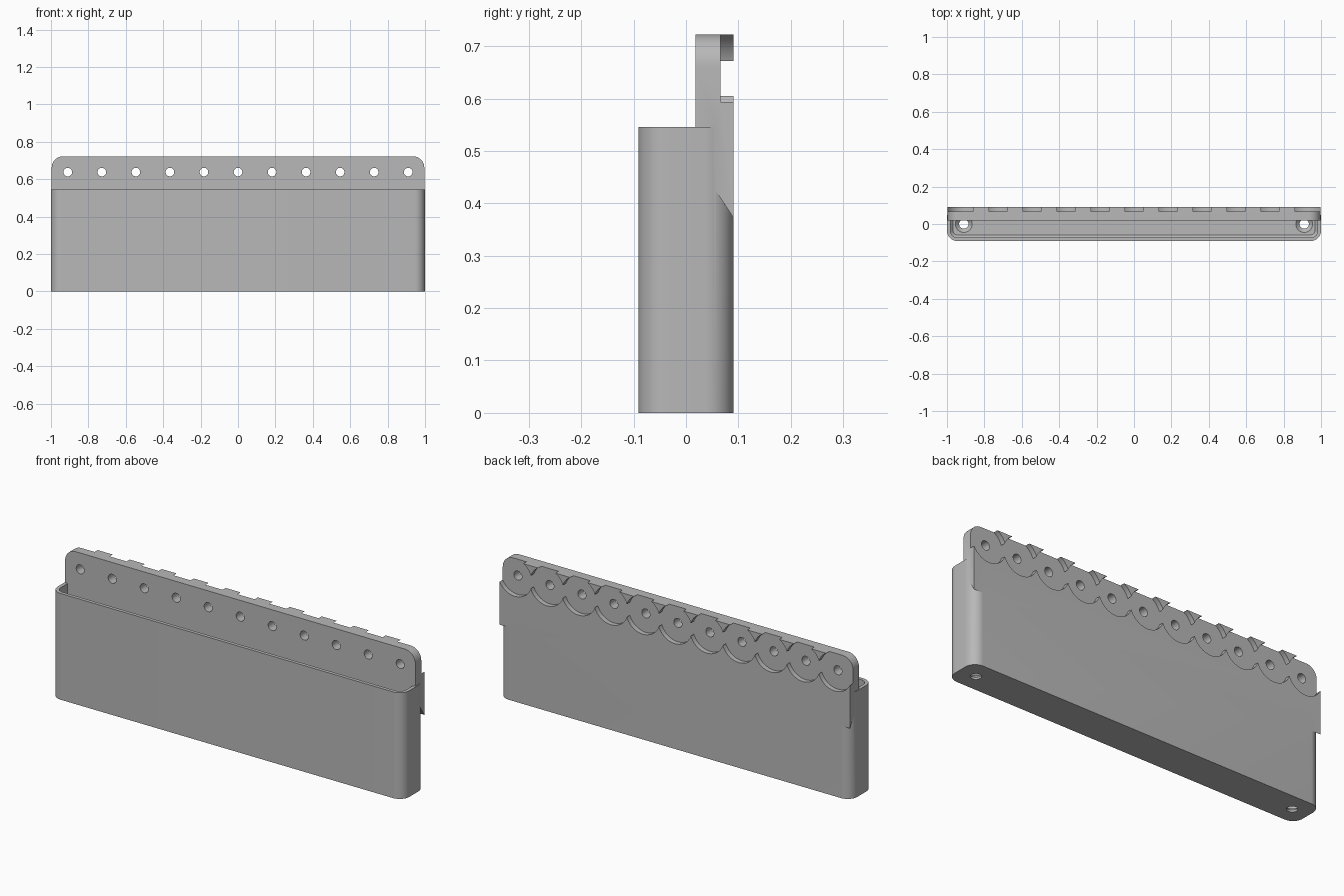
import bpy, bmesh, math
from mathutils import Vector

cube = bpy.data.objects.get("Cube")
if cube:
    bpy.data.objects.remove(cube, do_unlink=True)

BACK = 0.091          # half depth of the whole bin
PLATE_FRONT = 0.018   # front face of the mounting plate
RIM = 0.546           # height of the open rim
TOP = 0.722           # top of the mounting plate
FLOOR = 0.03          # floor thickness
HOLE_Z = 0.638        # height of the mounting holes
PITCH = 0.182
HOLES = [(i - 5) * PITCH for i in range(11)]

grey = bpy.data.materials.new("plain grey")
grey.use_nodes = True
colour = (0.48, 0.48, 0.48, 1)
grey.diffuse_color = colour
grey.node_tree.nodes["Principled BSDF"].inputs["Base Color"].default_value = colour


def rounded(x, low, high, r_low, r_high, steps=12):
    """Rectangle outline, with a radius for the low and the high corners."""
    points = []
    corners = [(x, high, r_high, 0), (-x, high, r_high, 1),
               (-x, low, r_low, 2), (x, low, r_low, 3)]
    for cx, cy, r, quarter in corners:
        if r == 0:
            points.append((cx, cy))
            continue
        ox = cx - math.copysign(r, cx)
        oy = cy - r if cy == high else cy + r
        for s in range(steps + 1):
            a = (quarter + s / steps) * math.pi / 2
            points.append((ox + r * math.cos(a), oy + r * math.sin(a)))
    return points


def circle(x, y, r, sides=48):
    return [(x + r * math.cos(2 * math.pi * s / sides),
             y + r * math.sin(2 * math.pi * s / sides)) for s in range(sides)]


def upright(outline, z):
    return [Vector((x, y, z)) for x, y in outline]


def facing(outline, y):
    return [Vector((x, y, z)) for x, z in outline]


def solid(name, stacks):
    """One object from stacks of matching rings, capped at both ends."""
    bm = bmesh.new()
    for rings in stacks:
        loops = [[bm.verts.new(p) for p in ring] for ring in rings]
        bm.faces.new(loops[0])
        bm.faces.new(loops[-1])
        count = len(loops[0])
        for a, b in zip(loops, loops[1:]):
            for i in range(count):
                j = (i + 1) % count
                bm.faces.new((a[i], a[j], b[j], b[i]))
    bmesh.ops.recalc_face_normals(bm, faces=bm.faces)
    mesh = bpy.data.meshes.new(name)
    bm.to_mesh(mesh)
    bm.free()
    obj = bpy.data.objects.new(name, mesh)
    bpy.context.collection.objects.link(obj)
    mesh.materials.append(grey)
    return obj


def combine(target, other, operation):
    mod = target.modifiers.new(operation.lower(), "BOOLEAN")
    mod.operation = operation
    mod.solver = "EXACT"
    mod.object = other
    bpy.context.view_layer.objects.active = target
    bpy.ops.object.modifier_apply(modifier=mod.name)
    bpy.data.objects.remove(other, do_unlink=True)


# Outer body with rounded upright corners
outer = rounded(1.0, -BACK, BACK, 0.055, 0.055)
storage_bin = solid("storage_bin", [[upright(outer, 0), upright(outer, RIM)]])

# Back plate with rounded top corners and a sloping underside
front_outline = rounded(0.996, 0.482, TOP, 0, 0.06)
back_outline = rounded(0.996, 0.372, TOP, 0, 0.06)
plate = solid("mounting_plate", [[facing(front_outline, PLATE_FRONT),
                                  facing(back_outline, BACK)]])
combine(storage_bin, plate, "UNION")

# Open cavity with a bevelled edge around the floor
wall = rounded(0.982, -0.073, PLATE_FRONT, 0.037, 0)
base = rounded(0.967, -0.058, PLATE_FRONT, 0.022, 0)
cavity = solid("cavity_cutter", [[upright(base, FLOOR), upright(wall, FLOOR + 0.015),
                                  upright(wall, 0.9)]])
combine(storage_bin, cavity, "DIFFERENCE")

# Scalloped round recesses in the back, alternate ones cut together
for start in (0, 1):
    discs = [[facing(circle(x, HOLE_Z, 0.097, 64), 0.066),
              facing(circle(x, HOLE_Z, 0.097, 64), 0.13)] for x in HOLES[start::2]]
    combine(storage_bin, solid("recess_cutter", discs), "DIFFERENCE")

# Row of mounting holes through the plate
pins = [[facing(circle(x, HOLE_Z, 0.023, 32), -0.03),
         facing(circle(x, HOLE_Z, 0.023, 32), 0.15)] for x in HOLES]
combine(storage_bin, solid("hole_cutter", pins), "DIFFERENCE")

# Countersunk drain holes in the floor
drains = [[upright(circle(x, 0, 0.025), -0.02), upright(circle(x, 0, 0.025), 0.01),
           upright(circle(x, 0, 0.047), FLOOR + 0.002)] for x in (HOLES[0], HOLES[-1])]
combine(storage_bin, solid("drain_cutter", drains), "DIFFERENCE")

# Smooth the curves and keep the edges crisp
bpy.ops.object.select_all(action="DESELECT")
storage_bin.select_set(True)
bpy.context.view_layer.objects.active = storage_bin
bpy.ops.object.shade_smooth_by_angle(angle=math.radians(30))
